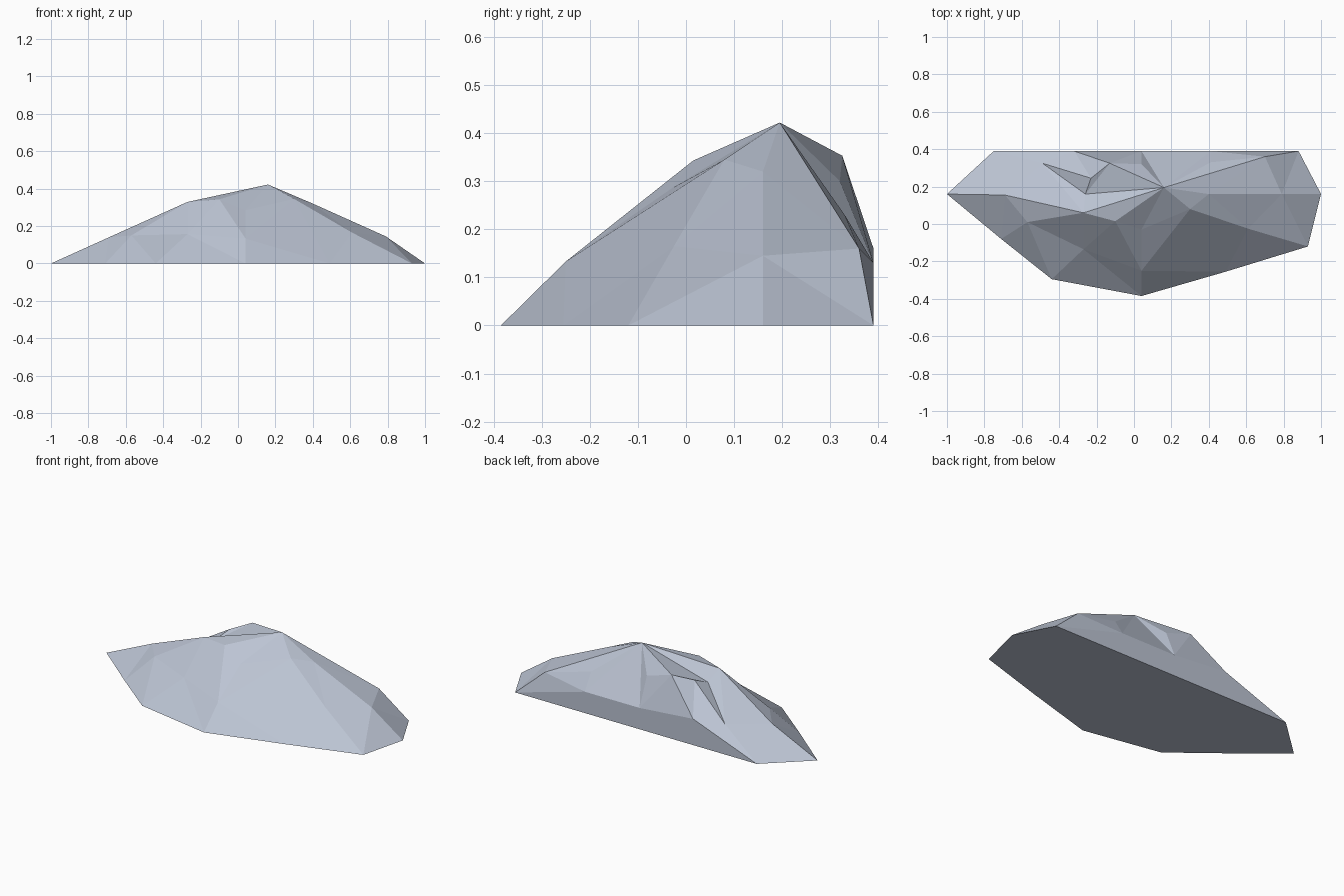
import bpy, bmesh
from mathutils import Vector
from mathutils.geometry import delaunay_2d_cdt

if "Cube" in bpy.data.objects:
    bpy.data.objects.remove(bpy.data.objects["Cube"])

# Facet corners of the rock, grouped by where they sit
foot = [(-1, .16, 0), (-.75, .39, 0), (.88, .39, 0), (1, .16, 0), (.93, -.12, 0),
        (.49, -.255, 0), (.04, -.385, 0), (-.44, -.295, 0), (-.71, -.08, 0)]      # 0-8
crown = [(.16, .195, .422), (-.27, .06, .329), (-.1, .015, .343),
         (-.26, .16, .28), (-.23, .245, .317), (-.13, .325, .353)]                # 9-14
front = [(.04, -.03, .285), (-.27, -.135, .157), (-.57, .01, .15),
         (.04, -.25, .133), (.3, .08, .345), (.61, -.025, .165)]                  # 15-20
sides = [(-.69, .155, .14), (-.49, .325, .149), (.79, .16, .145),
         (.4, .16, .32), (.7, .36, .16)]                                          # 21-25
back = [(.04, .32, .3), (.41, .33, .23),
        (-.32, .39, .16), (.04, .39, .13), (.41, .39, .13)]                       # 26-30
pts = foot + crown + front + sides + back

# Creases that must stay edges; the rest is triangulated between them
creases = [(9, 10), (9, 12), (9, 14), (9, 15), (9, 25), (13, 14), (13, 22), (22, 28),
           (22, 1), (10, 21), (21, 0), (10, 17), (18, 19), (5, 19), (16, 11), (16, 17)]
flat, _, tris, origin, _, _ = delaunay_2d_cdt(
    [Vector(p[:2]) for p in pts], creases, [], 0, 1e-5)

bm = bmesh.new()
verts = [bm.verts.new((v.x, v.y, pts[o[0]][2] if o else 0)) for v, o in zip(flat, origin)]
for t in tris:
    bm.faces.new([verts[i] for i in t])

# Upright back wall
wall = sorted((v for v in verts if abs(v.co.y - .39) < 1e-4), key=lambda v: v.co.x)
bm.faces.new(wall)

# Flat underside
bmesh.ops.holes_fill(bm, edges=[e for e in bm.edges if e.is_boundary], sides=0)
bmesh.ops.recalc_face_normals(bm, faces=bm.faces[:])

mesh = bpy.data.meshes.new("rock")
bm.to_mesh(mesh)
bm.free()
stone = bpy.data.materials.new("blue grey stone")
stone.diffuse_color = (.5, .55, .65, 1)
stone.use_nodes = True
stone.node_tree.nodes["Principled BSDF"].inputs["Base Color"].default_value = stone.diffuse_color
mesh.materials.append(stone)
bpy.context.collection.objects.link(bpy.data.objects.new("rock", mesh))
